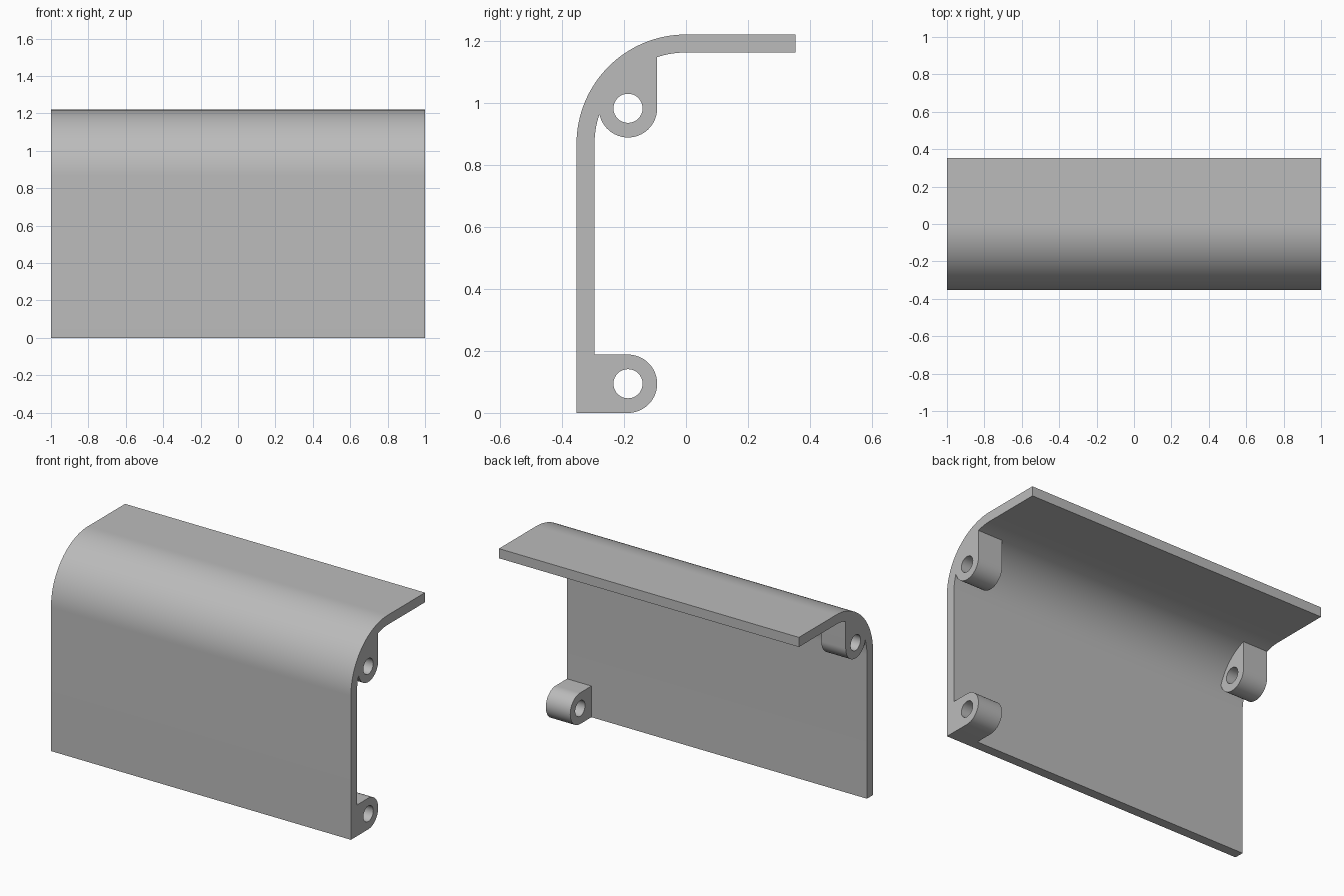
import bpy, bmesh
from math import sin, cos, pi, radians, atan2, acos, sqrt, hypot
from mathutils import Matrix

cube = bpy.data.objects.get("Cube")
if cube:
    bpy.data.objects.remove(cube)

grey = bpy.data.materials.new("plain grey")
grey.use_nodes = True
colour = (0.5, 0.5, 0.5, 1)
grey.diffuse_color = colour
grey.node_tree.nodes["Principled BSDF"].inputs["Base Color"].default_value = colour

# Shared dimensions, in the y-z cross-section
HALF, WALL, HEIGHT = 0.353, 0.058, 1.22
BEND_Z = HEIGHT - HALF
INNER = HALF - WALL
LUG_Y, LUG_R, HOLE_R, LUG_LEN = -0.187, 0.094, 0.047, 0.163
LOW_Z, HIGH_Z = LUG_R, 0.982


def arc(cy, cz, r, start, end, n=32):
    return [(cy + r * cos(start + (end - start) * i / n),
             cz + r * sin(start + (end - start) * i / n)) for i in range(n + 1)]


def extrude(name, outlines, x0, x1):
    """Extrude closed y-z outlines (later ones are holes) from x0 to x1."""
    curve = bpy.data.curves.new(name + "_profile", 'CURVE')
    curve.dimensions, curve.fill_mode = '2D', 'BOTH'
    curve.extrude = (x1 - x0) / 2
    for pts in outlines:
        spline = curve.splines.new('POLY')
        spline.points.add(len(pts) - 1)
        for p, (y, z) in zip(spline.points, pts):
            p.co = (y, z, 0, 1)
        spline.use_cyclic_u = True
    helper = bpy.data.objects.new(name + "_profile", curve)
    mesh = bpy.data.meshes.new_from_object(helper)
    bpy.data.objects.remove(helper)
    bpy.data.curves.remove(curve)

    # Turn the profile plane to y-z and weld the caps to the sides
    mesh.transform(Matrix(((0, 0, 1, (x0 + x1) / 2), (1, 0, 0, 0),
                           (0, 1, 0, 0), (0, 0, 0, 1))))
    bm = bmesh.new()
    bm.from_mesh(mesh)
    bmesh.ops.remove_doubles(bm, verts=bm.verts, dist=1e-5)
    bmesh.ops.recalc_face_normals(bm, faces=bm.faces)
    bm.to_mesh(mesh)
    bm.free()
    mesh.name = name
    mesh.materials.clear()
    mesh.materials.append(grey)
    obj = bpy.data.objects.new(name, mesh)
    bpy.context.collection.objects.link(obj)
    bpy.ops.object.select_all(action='DESELECT')
    obj.select_set(True)
    bpy.context.view_layer.objects.active = obj
    bpy.ops.object.shade_smooth_by_angle(angle=radians(30))
    return obj


# Bent cover panel
panel = ([(-HALF, 0)] + arc(0, BEND_Z, HALF, pi, pi / 2)
         + [(HALF, HEIGHT), (HALF, HEIGHT - WALL)]
         + arc(0, BEND_Z, INNER, pi / 2, pi) + [(-HALF + WALL, 0)])
extrude("cover_panel", [panel], -1, 1)

# Lower lug: square against the panel, round at the back
low = ([(-INNER, 0)] + arc(LUG_Y, LOW_Z, LUG_R, -pi / 2, pi / 2)
       + [(-INNER, 2 * LUG_R)])
low_hole = arc(LUG_Y, LOW_Z, HOLE_R, 0, 2 * pi)[:-1]
extrude("lower_lug_left", [low, low_hole], 1 - LUG_LEN, 1)

# Upper lugs: round below, fitted to the inside of the bend above
dy, dz = LUG_Y, HIGH_Z - BEND_Z
d = hypot(dy, dz)
meet = atan2(dz, dy) + acos((INNER**2 + d**2 - LUG_R**2) / (2 * INNER * d))
my, mz = INNER * cos(meet), BEND_Z + INNER * sin(meet)
lug_start = atan2(mz - HIGH_Z, my - LUG_Y) % (2 * pi)
edge_y = LUG_Y + LUG_R
edge = atan2(sqrt(INNER**2 - edge_y**2), edge_y)
high = (arc(LUG_Y, HIGH_Z, LUG_R, lug_start, 2 * pi)
        + arc(0, BEND_Z, INNER, edge, meet)[:-1])
high_hole = arc(LUG_Y, HIGH_Z, HOLE_R, 0, 2 * pi)[:-1]
for side, x0 in (("left", 1 - LUG_LEN), ("right", -1)):
    extrude("upper_lug_" + side, [high, high_hole], x0, x0 + LUG_LEN)
